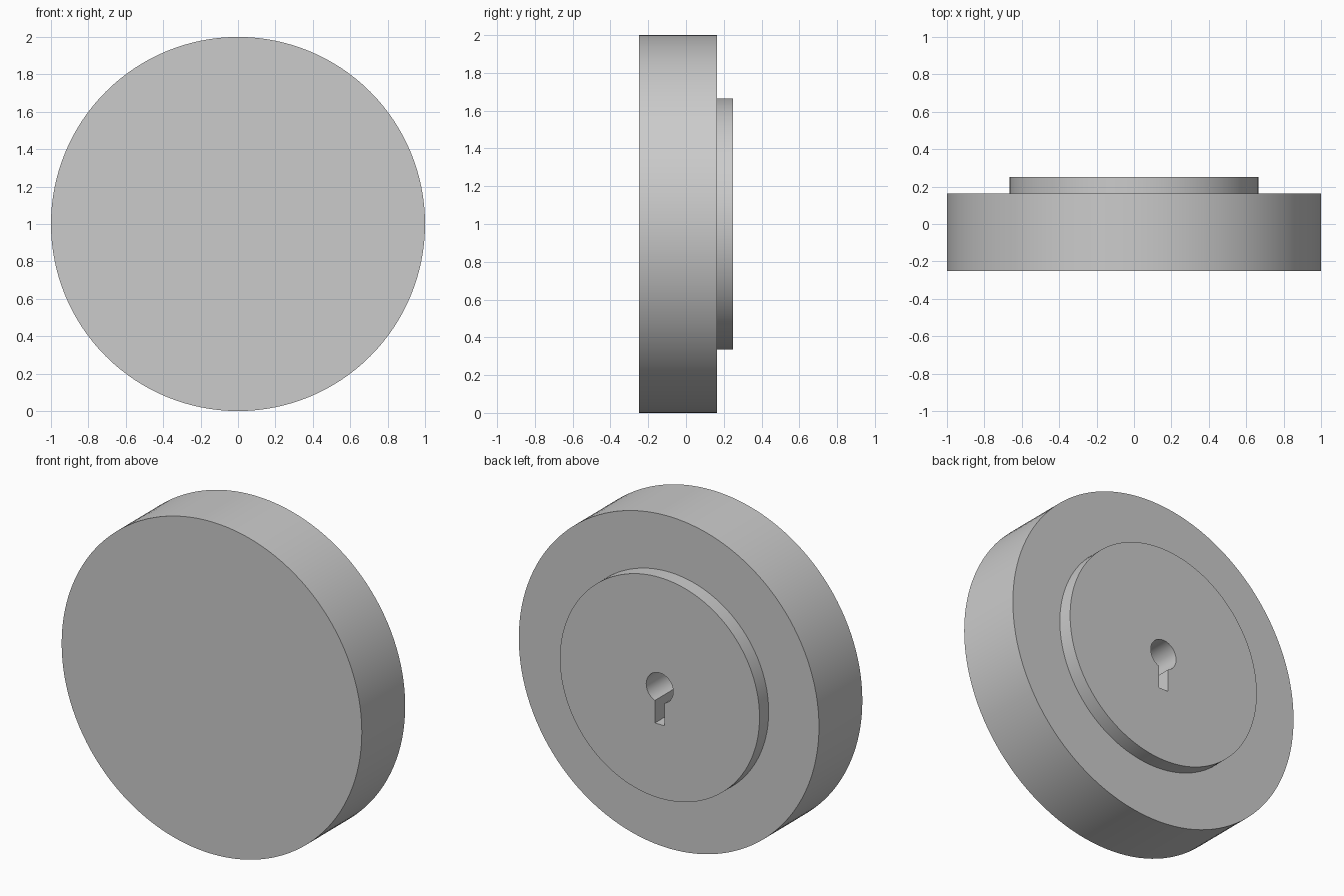
import bpy, bmesh, math
from mathutils import Vector

SEGMENTS = 128
CENTRE_Z = 1.0
BACK_Y = 0.25

cube = bpy.data.objects.get("Cube")
if cube:
    bpy.data.objects.remove(cube)

grey = bpy.data.materials.new("plain grey")
grey.use_nodes = True
colour = (0.6, 0.6, 0.6, 1)
grey.diffuse_color = colour
grey.node_tree.nodes["Principled BSDF"].inputs["Base Color"].default_value = colour


def extrude_outline(bm, points, y0, y1):
    """Extrude a closed x/z outline along y."""
    face = bm.faces.new([bm.verts.new((x, y0, z)) for x, z in points])
    moved = bmesh.ops.extrude_face_region(bm, geom=[face])["geom"]
    verts = [v for v in moved if isinstance(v, bmesh.types.BMVert)]
    bmesh.ops.translate(bm, verts=verts, vec=(0, y1 - y0, 0))


def make_object(name, bm):
    bmesh.ops.recalc_face_normals(bm, faces=bm.faces)
    mesh = bpy.data.meshes.new(name)
    bm.to_mesh(mesh)
    bm.free()
    mesh.materials.append(grey)
    obj = bpy.data.objects.new(name, mesh)
    obj.location.z = CENTRE_Z
    bpy.context.collection.objects.link(obj)
    return obj


# Stepped disc: wide rim with a raised hub on the back, as one lathed solid
bm = bmesh.new()
profile = [(1.0, -0.25), (1.0, 0.163), (0.665, 0.163), (0.665, BACK_Y)]
verts = [bm.verts.new((r, y, 0)) for r, y in profile]
edges = [bm.edges.new(pair) for pair in zip(verts, verts[1:])]
bmesh.ops.spin(bm, geom=verts + edges, cent=(0, 0, 0), axis=(0, 1, 0),
               angle=math.tau, steps=SEGMENTS)
bmesh.ops.remove_doubles(bm, verts=bm.verts, dist=0.0001)
bmesh.ops.holes_fill(bm, edges=[e for e in bm.edges if e.is_boundary], sides=0)
wheel = make_object("stepped_wheel", bm)

# Keyhole cutter: round bore with a narrow slot hanging below it
bm = bmesh.new()
bore, half_slot, slot_end = 0.09, 0.032, -0.22
start = -math.pi / 2 + math.asin(half_slot / bore)
sweep = math.tau - 2 * math.asin(half_slot / bore)
outline = [(bore * math.cos(start + sweep * i / 40),
            bore * math.sin(start + sweep * i / 40)) for i in range(41)]
outline += [(-half_slot, slot_end), (half_slot, slot_end)]
extrude_outline(bm, outline, BACK_Y - 0.33, BACK_Y + 0.1)
cutter = make_object("keyhole_cutter", bm)
cutter.hide_render = True
cutter.hide_set(True)

# Cut the keyhole and apply it
cut = wheel.modifiers.new("keyhole", "BOOLEAN")
cut.object = cutter
cut.operation = "DIFFERENCE"
cut.solver = "EXACT"
bpy.context.view_layer.objects.active = wheel
wheel.select_set(True)
bpy.ops.object.modifier_apply(modifier=cut.name)
bpy.data.objects.remove(cutter)

# Smooth round walls, sharp rims
bpy.ops.object.shade_smooth_by_angle(angle=math.radians(30))
